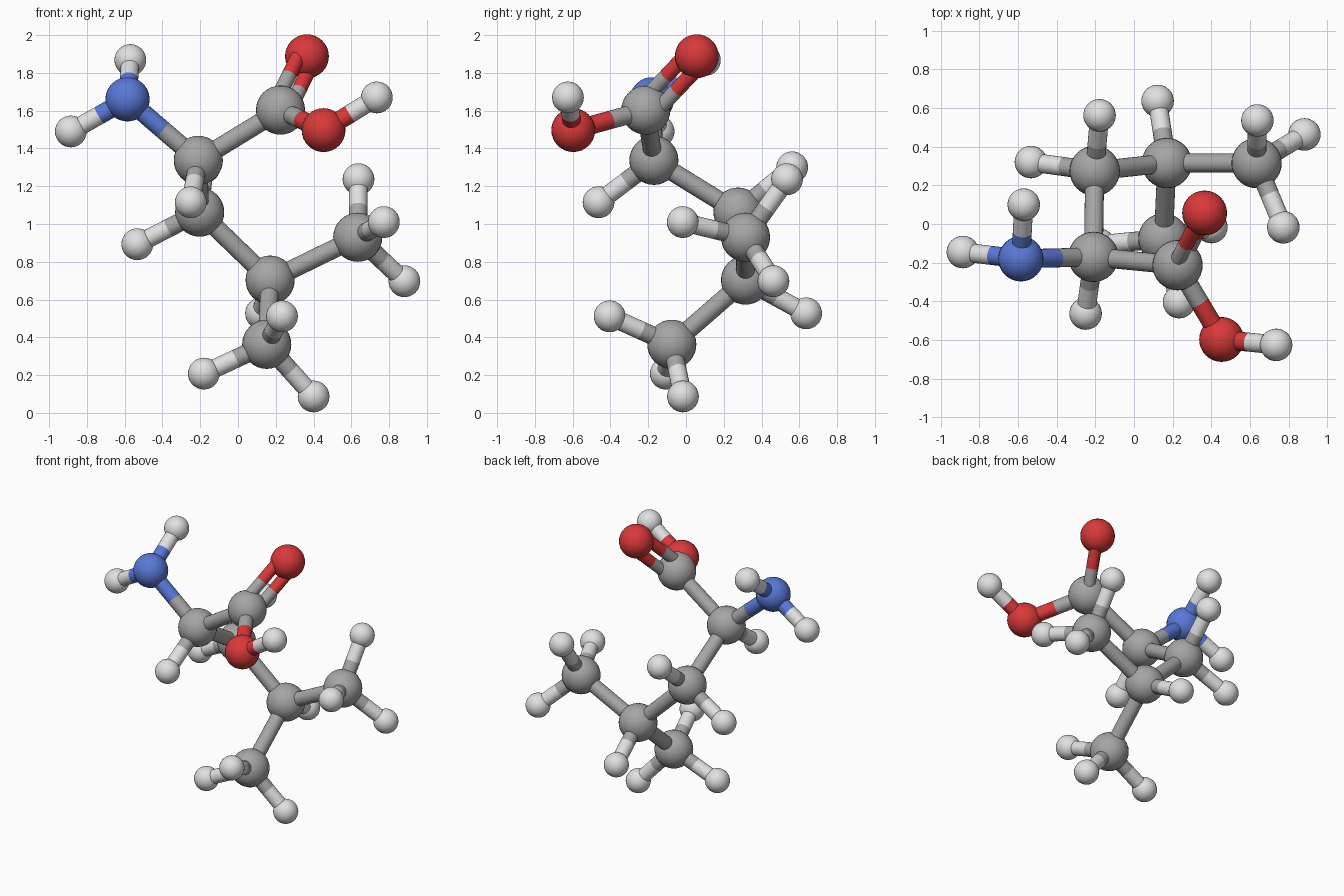
import bpy
from mathutils import Vector

default_cube = bpy.data.objects.get("Cube")
if default_cube:
    bpy.data.objects.remove(default_cube, do_unlink=True)


def make_material(name, colour):
    mat = bpy.data.materials.new(name)
    mat.use_nodes = True
    mat.diffuse_color = (*colour, 1)
    mat.node_tree.nodes["Principled BSDF"].inputs["Base Color"].default_value = (*colour, 1)
    return mat


# Each element has a colour and a ball radius
ELEMENTS = {
    "carbon": (make_material("carbon grey", (0.38, 0.38, 0.38)), 0.13),
    "hydrogen": (make_material("hydrogen white", (0.75, 0.75, 0.75)), 0.084),
    "oxygen": (make_material("oxygen red", (0.7, 0.04, 0.04)), 0.116),
    "nitrogen": (make_material("nitrogen blue", (0.1, 0.19, 0.68)), 0.117),
}
BOND_RADIUS = 0.049
DOUBLE_RADIUS = 0.04
DOUBLE_OFFSET = 0.054

# Atom centres, with the element first in every name
ATOMS = {
    "nitrogen_amine": (-0.585, -0.18, 1.66),
    "hydrogen_amine_side": (-0.885, -0.145, 1.49),
    "hydrogen_amine_top": (-0.57, 0.1, 1.868),
    "carbon_alpha": (-0.21, -0.17, 1.337),
    "hydrogen_alpha": (-0.25, -0.463, 1.115),
    "carbon_acid": (0.225, -0.213, 1.603),
    "oxygen_double": (0.365, 0.057, 1.888),
    "oxygen_hydroxyl": (0.453, -0.597, 1.497),
    "hydrogen_hydroxyl": (0.735, -0.625, 1.67),
    "carbon_beta": (-0.203, 0.275, 1.063),
    "hydrogen_beta_side": (-0.533, 0.32, 0.893),
    "hydrogen_beta_back": (-0.178, 0.562, 1.3),
    "carbon_branch": (0.17, 0.315, 0.703),
    "hydrogen_branch": (0.122, 0.636, 0.527),
    "carbon_methyl_side": (0.634, 0.315, 0.93),
    "hydrogen_methyl_side_top": (0.638, 0.535, 1.237),
    "hydrogen_methyl_side_front": (0.772, -0.017, 1.01),
    "hydrogen_methyl_side_low": (0.881, 0.463, 0.697),
    "carbon_methyl_low": (0.152, -0.075, 0.363),
    "hydrogen_methyl_low_side": (-0.181, -0.107, 0.208),
    "hydrogen_methyl_low_base": (0.4, -0.016, 0.087),
    "hydrogen_methyl_low_front": (0.233, -0.404, 0.511),
}

SINGLE_BONDS = [
    ("nitrogen_amine", "hydrogen_amine_side"),
    ("nitrogen_amine", "hydrogen_amine_top"),
    ("nitrogen_amine", "carbon_alpha"),
    ("carbon_alpha", "hydrogen_alpha"),
    ("carbon_alpha", "carbon_acid"),
    ("carbon_acid", "oxygen_hydroxyl"),
    ("oxygen_hydroxyl", "hydrogen_hydroxyl"),
    ("carbon_alpha", "carbon_beta"),
    ("carbon_beta", "hydrogen_beta_side"),
    ("carbon_beta", "hydrogen_beta_back"),
    ("carbon_beta", "carbon_branch"),
    ("carbon_branch", "hydrogen_branch"),
    ("carbon_branch", "carbon_methyl_side"),
    ("carbon_methyl_side", "hydrogen_methyl_side_top"),
    ("carbon_methyl_side", "hydrogen_methyl_side_front"),
    ("carbon_methyl_side", "hydrogen_methyl_side_low"),
    ("carbon_branch", "carbon_methyl_low"),
    ("carbon_methyl_low", "hydrogen_methyl_low_side"),
    ("carbon_methyl_low", "hydrogen_methyl_low_base"),
    ("carbon_methyl_low", "hydrogen_methyl_low_front"),
]


def element_of(atom):
    return ELEMENTS[atom.split("_")[0]]


def finish(name, mat):
    obj = bpy.context.object
    obj.name = name
    obj.data.materials.append(mat)
    bpy.ops.object.shade_smooth_by_angle()


def add_rod(name, start, end, radius, mat):
    axis = end - start
    bpy.ops.mesh.primitive_cylinder_add(
        vertices=24, radius=radius, depth=axis.length, location=(start + end) / 2,
        rotation=axis.to_track_quat("Z", "Y").to_euler())
    finish(name, mat)


# A bond is two rods that meet halfway, each in its atom's colour
def add_bond(first, second, radius=BOND_RADIUS, offset=Vector()):
    a = Vector(ATOMS[first]) + offset
    b = Vector(ATOMS[second]) + offset
    middle = (a + b) / 2
    add_rod(f"bond_{first}_half", a, middle, radius, element_of(first)[0])
    add_rod(f"bond_{second}_half", b, middle, radius, element_of(second)[0])


# Balls
for atom, centre in ATOMS.items():
    material, size = element_of(atom)
    bpy.ops.mesh.primitive_uv_sphere_add(segments=32, ring_count=16, radius=size, location=centre)
    finish(atom, material)

# Single bonds
for first, second in SINGLE_BONDS:
    add_bond(first, second)

# Double bond, its rods on either side of the plane of the acid group
acid = Vector(ATOMS["carbon_acid"])
along = Vector(ATOMS["oxygen_double"]) - acid
across = Vector(ATOMS["oxygen_hydroxyl"]) - acid
normal = along.cross(across).normalized()
for side in (-1, 1):
    add_bond("carbon_acid", "oxygen_double", DOUBLE_RADIUS, normal * side * DOUBLE_OFFSET)
